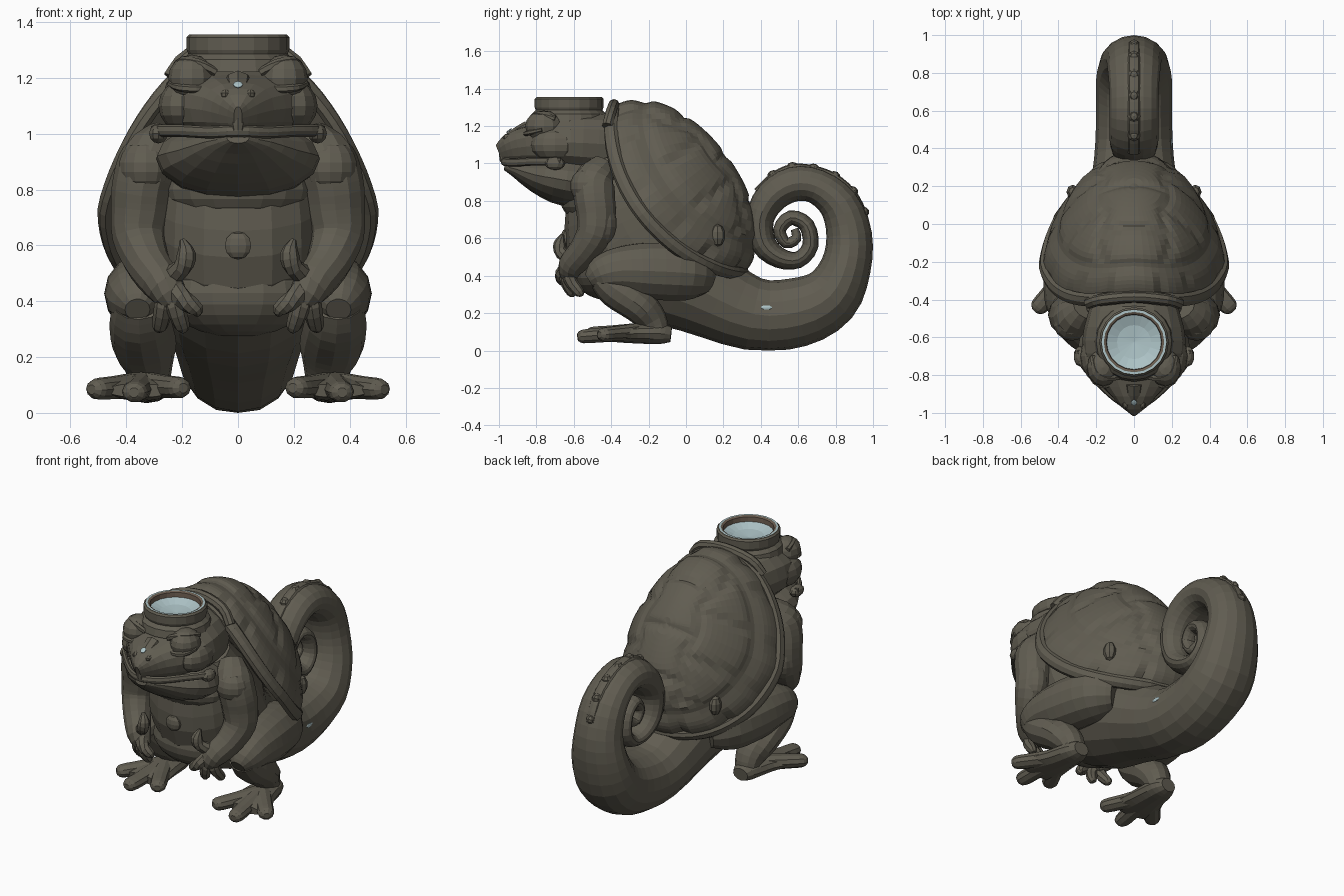
import bpy, bmesh, math
from mathutils import Vector, Matrix

if "Cube" in bpy.data.objects:
    bpy.data.objects.remove(bpy.data.objects["Cube"])

X, Z = Vector((1, 0, 0)), Vector((0, 0, 1))


def material(name, rgb):
    m = bpy.data.materials.new(name)
    m.diffuse_color = (*rgb, 1)
    m.use_nodes = True
    m.node_tree.nodes["Principled BSDF"].inputs["Base Color"].default_value = m.diffuse_color
    return m


SKIN = material("dark olive stone", (0.118, 0.108, 0.082))
WATER = material("pale water", (0.42, 0.55, 0.57))
RIM = material("brown bowl lining", (0.15, 0.11, 0.08))


def finish(name, bm, mat=SKIN, mirror=False):
    for v in bm.verts:
        v.co.z = max(v.co.z, 0)
    bmesh.ops.recalc_face_normals(bm, faces=bm.faces)
    me = bpy.data.meshes.new(name)
    bm.to_mesh(me)
    bm.free()
    me.materials.append(mat)
    ob = bpy.data.objects.new(name, me)
    bpy.context.collection.objects.link(ob)
    if mirror:
        ob.modifiers.new("mirror", 'MIRROR')
    return ob


def spline(pts, sub):
    """Catmull-Rom through points of any length."""
    out = []
    for i in range(len(pts) - 1):
        a, b, c, d = pts[max(i - 1, 0)], pts[i], pts[i + 1], pts[min(i + 2, len(pts) - 1)]
        for k in range(sub):
            t = k / sub
            out.append([0.5 * (2*q + (r - p)*t + (2*p - 5*q + 4*r - s)*t*t + (3*q - p - 3*r + s)*t**3)
                        for p, q, r, s in zip(a, b, c, d)])
    return out + [list(pts[-1])]


def skin_rings(bm, rings, caps=True):
    vs = [[bm.verts.new(p) for p in r] for r in rings]
    n = len(vs[0])
    for r, s in zip(vs, vs[1:]):
        for j in range(n):
            bm.faces.new((r[j], r[(j + 1) % n], s[(j + 1) % n], s[j]))
    if caps:
        bm.faces.new(vs[0])
        bm.faces.new(vs[-1])


def sweep(name, pts, sub=3, n=12, ref=X, power=1.0, mirror=False):
    """Tube through (x, y, z, side radius[, other radius])."""
    P = spline([tuple(p) if len(p) == 5 else (*p, p[3]) for p in pts], sub)
    rings = []
    for i, p in enumerate(P):
        t = (Vector(P[min(i + 1, len(P) - 1)][:3]) - Vector(P[max(i - 1, 0)][:3])).normalized()
        a = (ref - t * ref.dot(t)).normalized()
        b = t.cross(a)
        ring = []
        for j in range(n):
            w = 2 * math.pi * j / n
            c, s = math.cos(w), math.sin(w)
            c, s = math.copysign(abs(c)**power, c), math.copysign(abs(s)**power, s)
            ring.append(Vector(p[:3]) + a * c * p[3] + b * s * p[4])
        rings.append(ring)
    bm = bmesh.new()
    skin_rings(bm, rings)
    return finish(name, bm, SKIN, mirror)


def blob(name, c, r, mirror=False, rx=0.0, n=14, mat=SKIN):
    bm = bmesh.new()
    m = Matrix.Translation(c) @ Matrix.Rotation(rx, 4, 'X') @ Matrix.Diagonal((*r, 1))
    bmesh.ops.create_uvsphere(bm, u_segments=n, v_segments=max(n * 2 // 3, 5), radius=1, matrix=m)
    return finish(name, bm, mat, mirror)


def lathe(name, profile, mat, cy=-0.625, n=20):
    bm = bmesh.new()
    skin_rings(bm, [[(r * math.cos(2*math.pi*j/n), cy + r * math.sin(2*math.pi*j/n), z)
                     for j in range(n)] for r, z in profile], caps=False)
    return finish(name, bm, mat)


# Torso running into the curled tail, one sweep along the spine
spine = [(-.46, 1.02, .24, .17), (-.39, .82, .31, .27), (-.31, .62, .32, .345), (-.17, .46, .30, .31),
         (.08, .32, .25, .24), (.36, .195, .21, .195), (.6, .205, .2, .185), (.77, .29, .2, .165),
         (.855, .45, .18, .135), (.872, .62, .15, .122), (.82, .78, .14, .108), (.7, .878, .13, .095),
         (.57, .89, .13, .095), (.455, .82, .13, .088), (.395, .7, .12, .075), (.415, .57, .11, .068),
         (.5, .495, .1, .055), (.6, .485, .09, .045), (.665, .56, .085, .043), (.645, .67, .08, .042),
         (.56, .71, .07, .04), (.5, .645, .06, .035), (.535, .575, .05, .03), (.59, .6, .04, .028),
         (.58, .65, .03, .02)]
sweep("body_and_tail", [(0, *p) for p in spine], sub=3, n=16)
bumps = [(.975, .5), (.97, .62), (.945, .74), (.885, .85), (.79, .93), (.68, .97), (.57, .978), (.47, .935),
         (.38, .85)]
sweep("tail_ridge", [(0, y, z, .035, .02) for y, z in bumps], n=8)
for y, z in bumps[2:8]:
    blob("tail_ridge_bump", (0, y, z), (.03, .035, .03), n=8)
# Small worn pale spots
blob("tail_spot", (.199, .43, .23), (.004, .03, .012), n=8, mat=WATER)
blob("nose_spot", (0, -.946, 1.176), (.018, .02, .004), n=8, rx=.64, mat=WATER)

# Chest and belly folds
blob("chest", (0, -.48, .8), (.27, .19, .13), n=18)
blob("belly_fold", (0, -.42, .43), (.27, .19, .16), n=18)
blob("navel", (0, -.645, .6), (.05, .025, .05), n=10)

# Shell dome: local axes run down the back (D) and outward (N)
C, D, N = Vector((0, -.05, .87)), Vector((0, .614, -.789)), Vector((0, .789, .614))


def shell_point(r, phi, grooves=True):
    s, c = math.sin(phi), math.cos(phi)
    u = (.57 if c > 0 else .54) * r * c
    x = .475 * r * math.copysign(abs(s)**.85, s) * (1 + .17 * min(c, 0) * r)
    h = .315 * math.sqrt(max(0, 1 - r * r)) - .23 * abs(s)**1.5 * r * r
    k = 1.0
    if grooves:
        cross = (-.28, .02, .3) if abs(x) < .17 else (-.38, -.13, .15, .38)
        d = min([abs(abs(x) - .17 - .02 * math.cos(u * 20)), abs(r - .88) * .5] + [abs(u - q) for q in cross])
        k = 1.015 - .045 * math.exp(-(d / .025)**2)
    return C + (X * x + D * u + N * h) * k


bm = bmesh.new()
SEG = 60
rows = [[shell_point(math.sin(i / 26 * math.pi / 2), 2 * math.pi * j / SEG) for j in range(SEG)]
        for i in range(1, 27)]
top = [C + N * .31 + (p - C - N * .31) * .02 for p in rows[0]]
inner = [C + N * -.05 + (p - C) * .05 for p in rows[-1]]
skin_rings(bm, [top] + rows + [inner])
finish("shell", bm)
rim = [shell_point(1, 2 * math.pi * j / 32, False) for j in range(33)]
sweep("shell_rim", [(*p, .04, .028) for p in rim], sub=2, n=8, ref=N)
# Raised lip of the rim behind the head
sweep("rim_crest", [(-.24, -.42, 1.2, .03), (-.17, -.4, 1.28, .03), (0, -.385, 1.315, .03),
                    (.17, -.4, 1.28, .03), (.24, -.42, 1.2, .03)], n=8, ref=Z)
blob("shell_boss", shell_point(.9, math.radians(48)), (.035, .04, .06), mirror=True, n=8)

# Head: upper skull and beak, then lower jaw and throat
sweep("head", [(0, -1, 1.055, .015, .045), (0, -.96, 1.07, .07, .075), (0, -.9, 1.085, .13, .1),
               (0, -.8, 1.095, .215, .12), (0, -.68, 1.11, .27, .15), (0, -.55, 1.11, .265, .17),
               (0, -.4, 1.1, .22, .17)], sub=2, n=16, power=.85)
sweep("lower_jaw", [(0, -.97, .985, .04, .02), (0, -.91, .97, .12, .045), (0, -.81, .94, .215, .09),
                    (0, -.7, .92, .29, .13), (0, -.57, .9, .28, .14), (0, -.4, .9, .22, .15)], sub=2, n=16)
half = [(.1, -.925, 1.005), (.2, -.83, 1.01), (.275, -.74, 1.01), (.3, -.67, 1.01)]
lip = [(-x, y, z) for x, y, z in reversed(half)] + [(0, -.975, 1.01)] + half
sweep("lip", [(*p, .022, .016) for p in lip], n=8, ref=Z)
blob("mouth_corner", (.285, -.7, 1.0), (.035, .055, .035), mirror=True, n=10)
blob("nostril", (.045, -.95, 1.14), (.018, .03, .02), mirror=True, n=8)
sweep("nose_ridge", [(0, -.84, 1.18, .05), (0, -.92, 1.14, .04), (0, -.965, 1.08, .035), (0, -.975, 1.01, .02)], n=8)

# Closed eyes with lids and brows
blob("eye", (.165, -.76, 1.2), (.085, .1, .083), mirror=True, n=12)
blob("cheek", (.2, -.7, 1.1), (.085, .13, .09), mirror=True, n=12)
sweep("eyelid", [(.1, -.83, 1.165, .012), (.15, -.857, 1.16, .014), (.21, -.835, 1.165, .014),
                 (.245, -.77, 1.18, .01)], n=6, ref=Z, mirror=True)
sweep("brow", [(.08, -.81, 1.22, .015), (.14, -.815, 1.25, .018), (.2, -.78, 1.258, .018),
               (.22, -.7, 1.24, .015)], n=6, ref=Z, mirror=True)

# Water bowl on the head
lathe("bowl", [(.21, 1.22), (.2, 1.265), (.178, 1.285), (.184, 1.3), (.184, 1.345), (.174, 1.355),
               (.157, 1.355)], SKIN)
lathe("bowl_lining", [(.157, 1.355), (.147, 1.35), (.143, 1.3)], RIM)
lathe("bowl_rim_wet_edge", [(.171, 1.357), (.16, 1.357)], WATER)
lathe("water", [(.146, 1.322), (.09, 1.3), (.001, 1.29)], WATER)

# Arms and hands
sweep("arm", [(.26, -.44, .99, .07), (.31, -.49, .91, .11), (.34, -.49, .82, .11), (.35, -.48, .73, .105),
              (.355, -.49, .63, .095), (.32, -.55, .53, .08), (.26, -.615, .45, .07), (.22, -.625, .39, .045)],
      mirror=True)
blob("shoulder", (.33, -.52, .88), (.1, .1, .1), mirror=True)
blob("elbow", (.365, -.45, .68), (.075, .08, .12), mirror=True)
for tip in [(.15, -.66, .37), (.2, -.61, .31), (.28, -.57, .31)]:
    mid = Vector(tip).lerp(Vector((.25, -.63, .45)), .5) + Vector((0, -.02, 0))
    sweep("finger", [(.25, -.61, .46, .045), (*mid, .036), (*tip, .028), (tip[0], tip[1] + .01, tip[2] - .02, .01)],
          n=8, mirror=True)
sweep("thumb", [(.26, -.6, .48, .04), (.2, -.665, .52, .034), (.185, -.675, .57, .034), (.2, -.66, .62, .01)],
      n=8, mirror=True)

# Legs and webbed feet
sweep("thigh", [(.22, .1, .4, .1), (.28, 0, .415, .15), (.32, -.2, .425, .155), (.35, -.36, .425, .13),
                (.36, -.46, .4, .1), (.36, -.515, .37, .045)], n=14, mirror=True)
sweep("shin", [(.355, -.46, .39, .09, .07), (.35, -.38, .33, .11, .1), (.335, -.25, .24, .115, .095),
               (.32, -.18, .16, .085, .08), (.32, -.15, .08, .07, .06)], mirror=True)
sweep("foot", [(.325, -.08, .085, .05, .04), (.325, -.14, .09, .08, .055), (.335, -.27, .09, .105, .052),
               (.35, -.38, .085, .135, .04), (.355, -.45, .08, .12, .025)], mirror=True)
for tip in [(.505, -.44, .085), (.37, -.55, .075), (.21, -.5, .09)]:
    mid = Vector(tip).lerp(Vector((.34, -.25, .1)), .4)
    sweep("toe", [(.34, -.25, .1, .06, .05), (*mid, .05, .042), (*tip, .046, .038),
                  (*(Vector(tip) + (Vector(tip) - mid).normalized() * .03), .018)], n=10, mirror=True)
